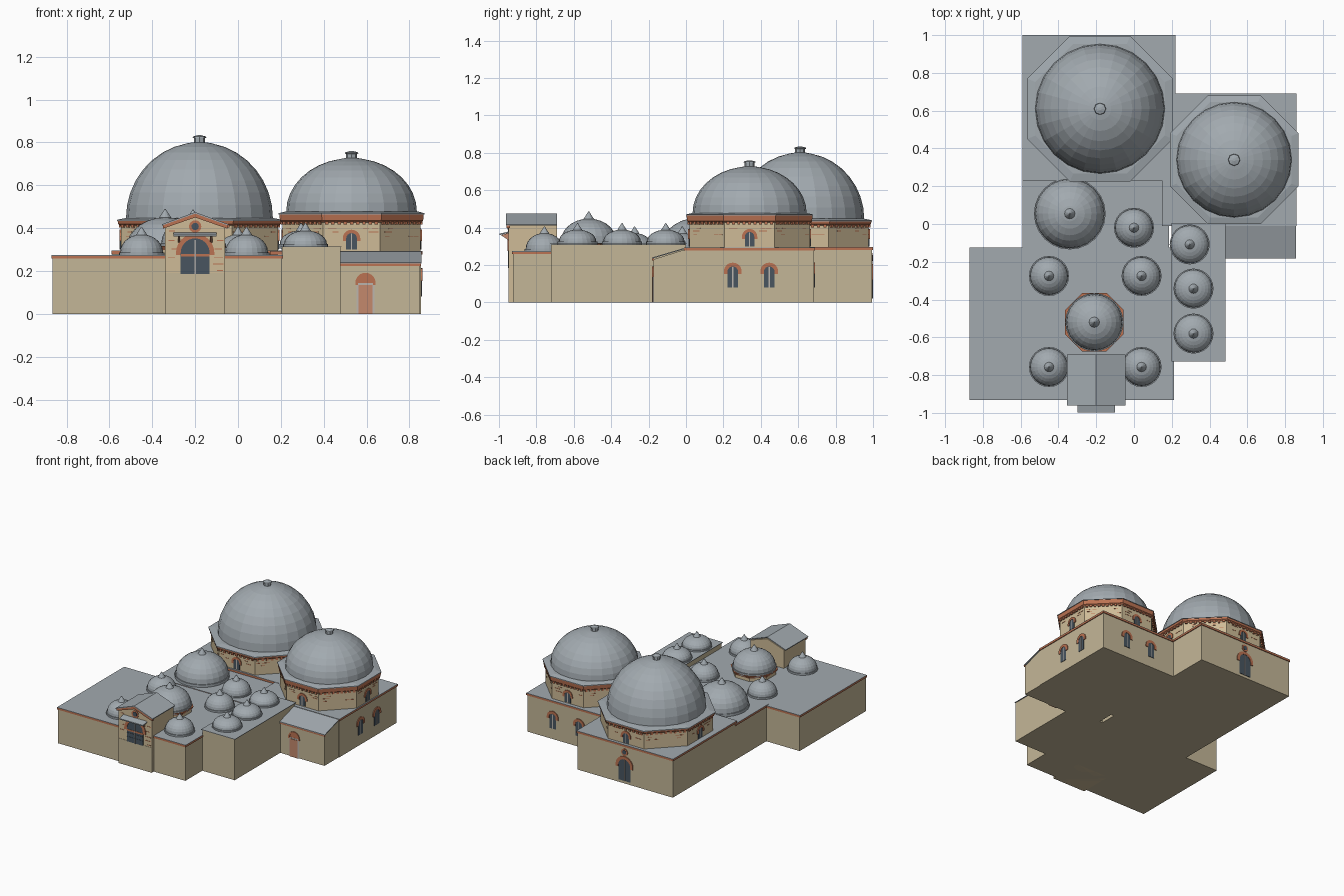
import bpy, bmesh, random
from math import sin, cos, tan, pi, radians

if "Cube" in bpy.data.objects:
    bpy.data.objects.remove(bpy.data.objects["Cube"])

random.seed(4)

def colour(name, r, g, b):
    m = bpy.data.materials.new(name)
    m.diffuse_color = (r, g, b, 1)
    m.use_nodes = True
    m.node_tree.nodes["Principled BSDF"].inputs["Base Color"].default_value = m.diffuse_color
    return m

WALL = colour("tan plaster", 0.55, 0.47, 0.31)
STONE = colour("warm stone", 0.62, 0.50, 0.31)
BRICK = colour("red brick", 0.50, 0.17, 0.085)
LEAD = colour("lead grey", 0.36, 0.40, 0.43)
GLASS = colour("dark glass", 0.065, 0.09, 0.115)
DOOR = colour("door wood", 0.55, 0.25, 0.15)
FRAME = colour("pale frame", 0.50, 0.46, 0.42)

def build(name, verts, faces, mat):
    me = bpy.data.meshes.new(name)
    me.from_pydata(verts, [], faces)
    bm = bmesh.new()
    bm.from_mesh(me)
    bmesh.ops.recalc_face_normals(bm, faces=bm.faces)
    bm.to_mesh(me)
    bm.free()
    me.materials.append(mat)
    ob = bpy.data.objects.new(name, me)
    bpy.context.collection.objects.link(ob)
    return ob

# outline (u, z) on a wall at pos facing angle ang, pushed out by depth
def plate(name, pts, pos, ang, depth, mat, back=0.0):
    a, n = radians(ang), len(pts)
    vs = [(pos[0] - sin(a) * u + cos(a) * d, pos[1] + cos(a) * u + sin(a) * d, z)
          for d in (back, depth) for u, z in pts]
    fs = [list(range(n))[::-1], list(range(n, 2 * n))]
    fs += [(i, (i + 1) % n, n + (i + 1) % n, n + i) for i in range(n)]
    return build(name, vs, fs, mat)

def rect(u0, u1, z0, z1):
    return [(u0, z0), (u1, z0), (u1, z1), (u0, z1)]

def box(name, x0, x1, y0, y1, z0, z1, mat):
    return plate(name, rect(x0, x1, z0, z1), (0, y1), -90, y1 - y0, mat)

def arc(r, z, a0=0, a1=180, n=12, u=0):
    return [(u + r * cos(radians(a0 + (a1 - a0) * i / n)),
             z + r * sin(radians(a0 + (a1 - a0) * i / n))) for i in range(n + 1)]

# turned shape from an (r, z) profile
def lathe(name, prof, c, seg, mat, turn=0.0):
    vs = [(c[0] + r * cos(2 * pi * i / seg + turn), c[1] + r * sin(2 * pi * i / seg + turn), z)
          for r, z in prof for i in range(seg)]
    fs = [(k * seg + i, k * seg + (i + 1) % seg, (k + 1) * seg + (i + 1) % seg, (k + 1) * seg + i)
          for k in range(len(prof) - 1) for i in range(seg)]
    fs += [list(range(seg))[::-1], [len(vs) - seg + i for i in range(seg)]]
    return build(name, vs, fs, mat)

def octagon(name, prof, c, mat):
    return lathe(name, [(r / cos(pi / 8), z) for r, z in prof], c, 8, mat, pi / 8)

def dome_profile(r, z, h, top, n=9):
    return [(max(top, r * cos(pi / 2 * i / n)), z + h * sin(pi / 2 * i / n)) for i in range(n + 1)]

# arched opening with brick surround and glazing bars
def arched(name, pos, ang, w, z0, spring, ring, leg=0.012, mat=GLASS, bars=True):
    r = w / 2
    plate(name, [(-r, z0), (r, z0)] + arc(r, spring), pos, ang, 0.003, mat)
    R = r + ring
    plate(name + "_brick_arch", [(R, spring - leg)] + arc(R, spring) + [(-R, spring - leg), (-r, spring - leg)]
          + arc(r, spring, 180, 0) + [(r, spring - leg)], pos, ang, 0.006, BRICK)
    if bars:
        plate(name + "_bar", rect(-0.003, 0.003, z0, spring + r * .9), pos, ang, 0.005, FRAME)

def oculus(name, pos, ang, z, r):
    plate(name + "_brick", arc(r * 1.7, z, 0, 337.5, 15), pos, ang, 0.004, BRICK)
    plate(name + "_glass", arc(r, z, 0, 337.5, 15), pos, ang, 0.007, GLASS)

# scattered brick courses
def dashes(name, pos, ang, half, zs, keep, count):
    for i in range(count):
        u = random.choice((-1, 1)) * random.uniform(keep, half - 0.02)
        z = random.choice(zs)
        plate(f"{name}_{i}", rect(u - 0.014, u + 0.014, z, z + 0.004), pos, ang, 0.002, BRICK)

# flat-roofed block: wall, brick eave, lead roof
def block(name, x0, x1, y0, y1, h, trim=True):
    box(name + "_walls", x0, x1, y0, y1, 0, h - 0.004, WALL)
    e = 0.006
    if trim:
        box(name + "_eave", x0 - e, x1 + e, y0 - e, y1 + e, h - 0.016, h - 0.003, BRICK)
    box(name + "_roof", x0 - e, x1 + e, y0 - e, y1 + e, h - 0.003, h, LEAD)

block("north_hall", -0.585, 0.215, 0.235, 0.994, 0.296)
block("east_hall", 0.155, 0.854, -0.005, 0.685, 0.294)
block("front_hall", -0.865, 0.205, -0.925, -0.13, 0.274)
block("middle_hall", -0.585, 0.18, -0.14, 0.24, 0.278)
block("side_rooms", 0.205, 0.478, -0.722, 0.0, 0.315, False)

# lean-to porch with a sloped roof, facing profile drawn in (y, z)
plate("porch_walls", [(-0.175, 0), (0.0, 0), (0.0, 0.285), (-0.175, 0.23)], (0.47, 0), 0, 0.38, WALL)
plate("porch_roof", [(-0.182, 0.234), (0.0, 0.288), (0.0, 0.294), (-0.182, 0.24)], (0.47, 0), 0, 0.387, LEAD)
box("porch_eave", 0.478, 0.855, -0.181, -0.17, 0.224, 0.235, BRICK)
arched("porch_tympanum", (0.595, -0.175), -90, 0.07, 0.14, 0.145, 0.012, 0.01, BRICK, False)
plate("porch_door_frame", rect(-0.042, 0.042, 0, 0.145), (0.595, -0.175), -90, 0.004, FRAME)
plate("porch_door", rect(-0.032, 0.032, 0, 0.135), (0.595, -0.175), -90, 0.008, DOOR)

# large domes on octagonal drums
def great_dome(name, c, ap, z0, z1, z2, r, h):
    octagon(name + "_drum", [(ap, z0), (ap, z1)], c, STONE)
    octagon(name + "_cornice", [(ap + .003, z1 - .008), (ap + .012, z1), (ap + .015, z2)], c, BRICK)
    octagon(name + "_skirt", [(ap + .018, z2), (ap + .018, z2 + .005), (r, z2 + .014)], c, LEAD)
    lathe(name + "_dome", [(r + .004, z2), (r + .004, z2 + .012)] + dome_profile(r, z2 + .012, h, .03), c, 24, LEAD)
    t = z2 + .012 + h
    lathe(name + "_finial", [(.026, t - .01), (.026, t + .02), (.032, t + .021), (.03, t + .027), (.008, t + .033)], c, 8, LEAD)
    half = ap * tan(pi / 8)
    for k in range(8):
        a = radians(45 * k)
        p = (c[0] + ap * cos(a), c[1] + ap * sin(a))
        for i in range(9):  # dentils under the cornice
            u = (i - 4) * half / 4.6
            plate(f"{name}_dentil_{k}_{i}", rect(u - .008, u + .008, z1 - .018, z1), p, 45 * k, .009, BRICK)
        dashes(f"{name}_course_{k}", p, 45 * k, half, (z0 + .07, z0 + .09, z0 + .105), .06, 7)
        if k % 2 == 0:
            arched(f"{name}_window_{k}", p, 45 * k, .05, z0 + .01, z0 + .062, .016)

great_dome("north", (-0.18, 0.61), 0.367, 0.29, 0.42, 0.434, 0.343, 0.355)
great_dome("east", (0.53, 0.34), 0.322, 0.29, 0.435, 0.465, 0.305, 0.25)

# lesser domes with pointed finials
def small_dome(name, c, z, r, h, f=1.0, rim=0.012):
    lathe(name, [(r + .006, z - .01), (r + .006, z + rim), (r, z + rim)] + dome_profile(r, z + rim + .001, h, .012, 7), c, 24, LEAD)
    t = z + rim + h
    lathe(name + "_finial", [(.027 * f, t - .008), (.025 * f, t), (.002, t + .036 * f)], c, 12, LEAD)

low = [(0.0, -0.02), (-0.45, -0.275), (0.04, -0.275), (-0.45, -0.757), (0.04, -0.757)]
high = [(0.295, -0.108), (0.315, -0.342), (0.315, -0.58)]
for i, c in enumerate(low):
    small_dome(f"low_dome_{i}", c, 0.275, 0.1, 0.083)
for i, c in enumerate(high):
    small_dome(f"high_dome_{i}", c, 0.314, 0.1, 0.062)
small_dome("middle_dome", (-0.34, 0.055), 0.278, 0.184, 0.152, 1.1, 0.02)
octagon("court_drum", [(0.142, 0.27), (0.142, 0.31)], (-0.21, -0.52), STONE)
octagon("court_cornice", [(0.146, 0.298), (0.155, 0.317)], (-0.21, -0.52), BRICK)
small_dome("court_dome", (-0.21, -0.52), 0.317, 0.148, 0.118, 1.1)

# entrance portal with a gable roof
P = (-0.2, -0.69)
plate("portal_walls", [(-.14, 0), (.14, 0), (.14, .415), (0, .462), (-.14, .415)], P, -90, 0.258, STONE)
plate("portal_lower_wall", rect(-.14, .14, 0, .19), P, -90, 0.26, WALL)
plate("portal_roof", [(-.155, .418), (-.155, .412), (0, .468), (.155, .412), (.155, .418), (0, .475)], P, -90, 0.272, LEAD)
plate("portal_gable_brick", [(-.15, .414), (-.15, .398), (0, .45), (.15, .398), (.15, .414), (0, .468)], P, -90, 0.27, BRICK, 0.25)
F = (-0.2, -0.948)
arched("portal_window", F, -90, 0.135, 0.185, 0.285, 0.022, 0.01)
for z in (0.22, 0.25):
    plate("portal_window_bar", rect(-.066, .066, z, z + .004), F, -90, .005, GLASS)
plate("portal_brick_band", rect(-.067, .067, .268, .28), F, -90, .005, BRICK)
oculus("portal_oculus", F, -90, 0.408, 0.017)
dashes("portal_course", F, -90, 0.14, (.12, .2, .23, .26, .3, .34, .385), .09, 18)
# canopy drawn in (y, z)
plate("portal_canopy", [(-.998, .36), (-.94, .374), (-.94, .381), (-.998, .368)], (-0.3, 0), 0, 0.2, LEAD)
for x in (-0.28, -0.13):
    plate("canopy_bracket", [(-.99, .36), (-.945, .33), (-.945, .372)], (x, 0), 0, 0.01, DOOR)

# wall windows
for y in (0.25, 0.445):
    arched("east_wall_window", (0.854, y), 0, 0.056, 0.08, 0.165, 0.02, 0.012)
for x in (0.42, 0.64):
    arched("back_wall_window", (x, 0.685), 90, 0.056, 0.08, 0.165, 0.02, 0.012)
B = (-0.18, 0.994)
arched("north_door", B, 90, 0.1, 0.02, 0.135, 0.022, 0.015)
oculus("north_oculus", B, 90, 0.238, 0.016)
